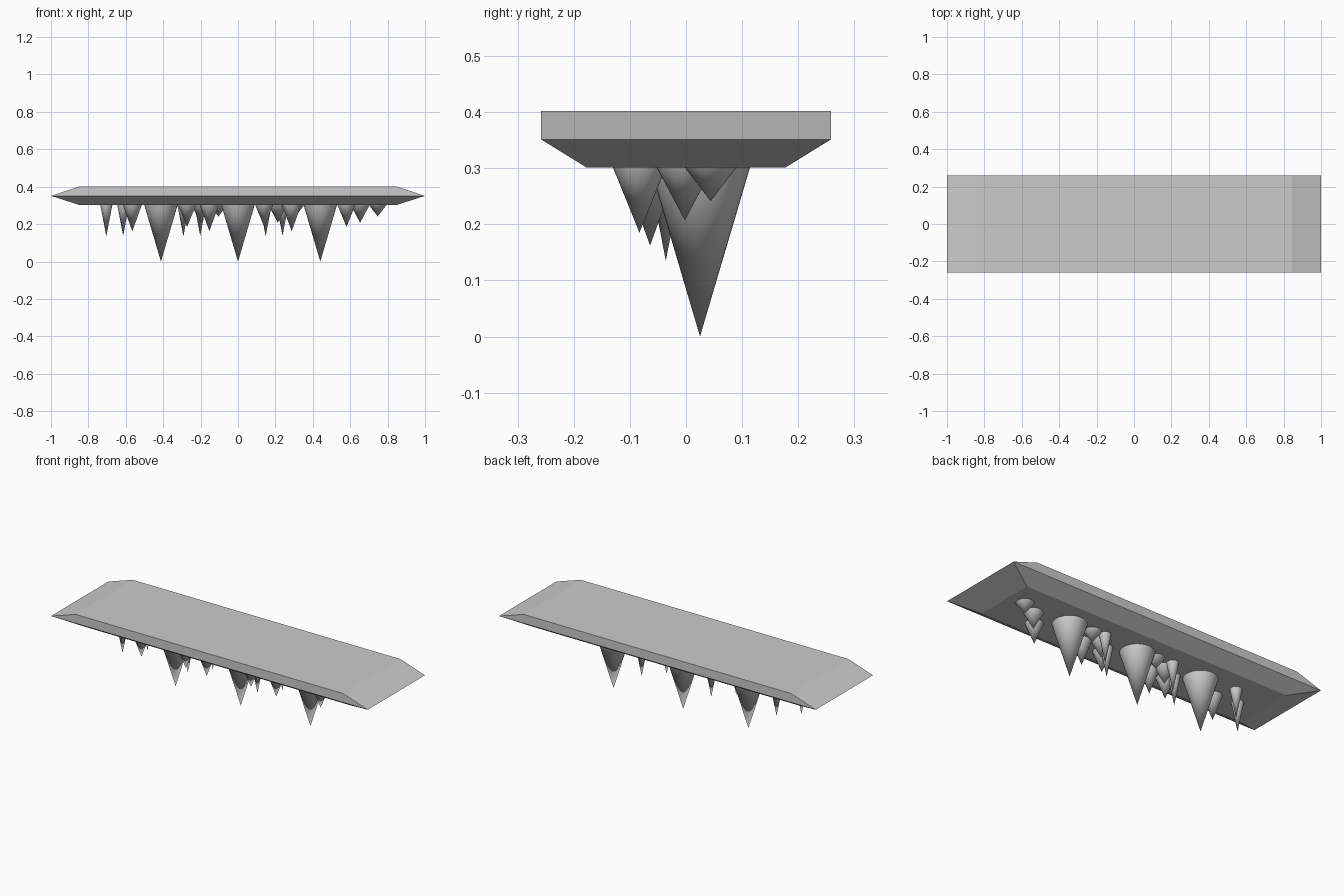
import bpy, bmesh

if "Cube" in bpy.data.objects:
    bpy.data.objects.remove(bpy.data.objects["Cube"])

# Slab: three rectangular levels, sloped ends on top, tapered all round below
levels = [(0.845, 0.177, 0.301), (1.0, 0.258, 0.351), (0.845, 0.258, 0.402)]
bm = bmesh.new()
rings = [[bm.verts.new((sx * x, sy * y, z))
          for sx, sy in ((-1, -1), (1, -1), (1, 1), (-1, 1))]
         for x, y, z in levels]
for low, high in zip(rings, rings[1:]):
    for i in range(4):
        j = (i + 1) % 4
        bm.faces.new((low[i], low[j], high[j], high[i]))
bm.faces.new(rings[0][::-1])
bm.faces.new(rings[-1])
bmesh.ops.recalc_face_normals(bm, faces=bm.faces)
mesh = bpy.data.meshes.new("slab")
bm.to_mesh(mesh)
bm.free()
bpy.context.collection.objects.link(bpy.data.objects.new("slab", mesh))


def spike(name, x, y, radius, tip):
    """Downward cone hanging from the slab underside."""
    depth = 0.301 - tip
    bpy.ops.mesh.primitive_cone_add(vertices=32, radius1=0, radius2=radius, depth=depth,
                                    location=(x, y, tip + depth / 2))
    bpy.context.object.name = name
    bpy.ops.object.shade_smooth_by_angle()


# One cluster of hanging spikes (x offset, y, radius, tip height), repeated three times
cluster = [
    ("large_spike", 0.0, 0.025, 0.089, 0.0),
    ("thin_spike", -0.292, -0.036, 0.032, 0.135),
    ("thin_spike", -0.202, 0.06, 0.031, 0.137),
    ("medium_spike", -0.153, -0.064, 0.05, 0.162),
    ("small_spike", 0.14, -0.083, 0.047, 0.185),
    ("small_spike", 0.213, -0.002, 0.05, 0.207),
    ("short_spike", 0.307, 0.044, 0.046, 0.241),
]
for cx in (-0.412, 0.0, 0.44):
    for name, dx, y, radius, tip in cluster:
        spike(name, cx + dx, y, radius, tip)
